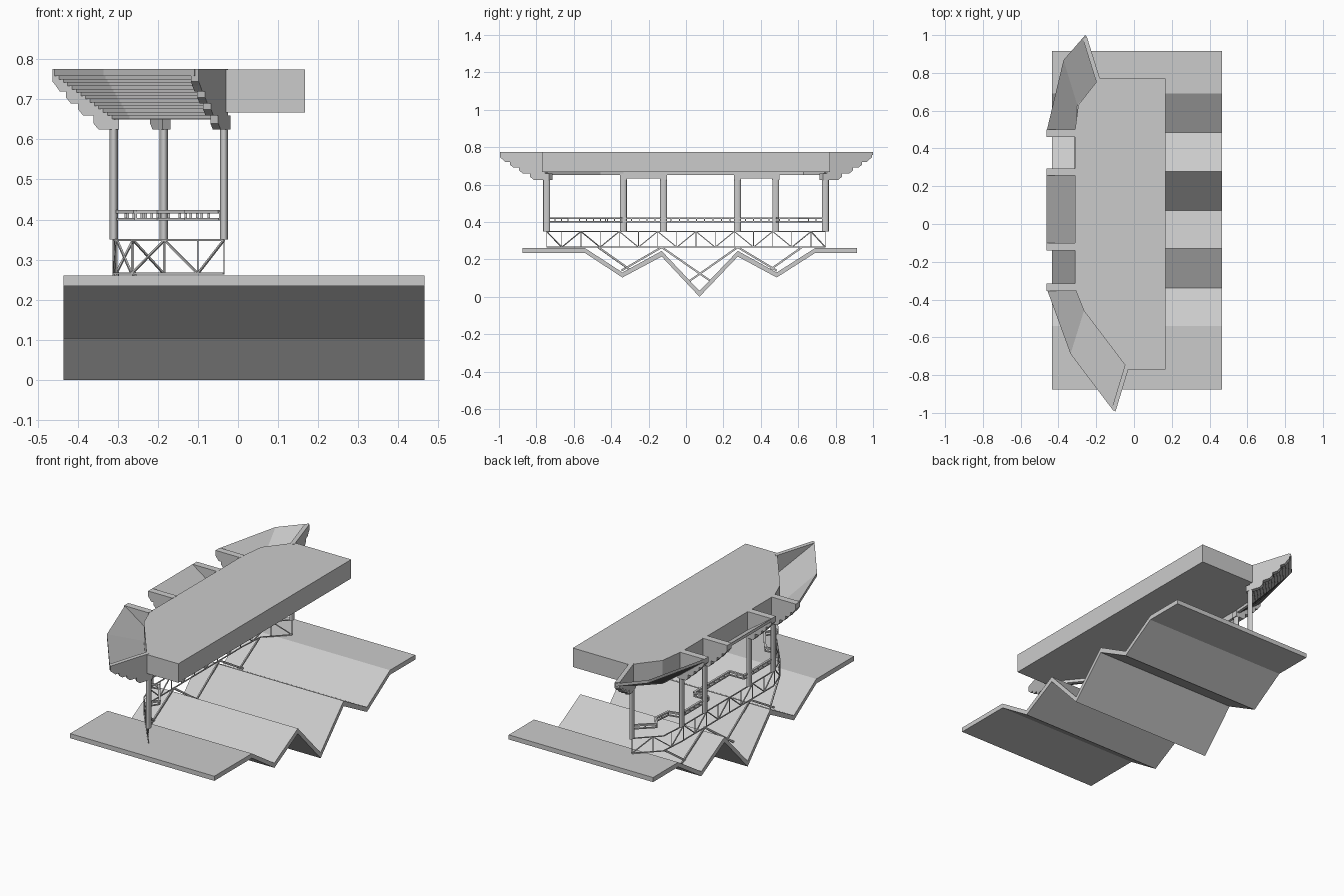
import bpy, bmesh
from mathutils import Vector, Matrix

if "Cube" in bpy.data.objects:
    bpy.data.objects.remove(bpy.data.objects["Cube"])


def finish(bm, name):
    bmesh.ops.recalc_face_normals(bm, faces=bm.faces)
    me = bpy.data.meshes.new(name)
    bm.to_mesh(me)
    bm.free()
    ob = bpy.data.objects.new(name, me)
    bpy.context.collection.objects.link(ob)
    return ob


def loft(name, rings):
    """Skin equal-length closed rings and cap both ends."""
    bm = bmesh.new()
    vs = [[bm.verts.new(p) for p in r] for r in rings]
    n = len(vs[0])
    for a, b in zip(vs, vs[1:]):
        for i in range(n):
            j = (i + 1) % n
            bm.faces.new((a[i], a[j], b[j], b[i]))
    bm.faces.new(vs[0])
    bm.faces.new(vs[-1])
    return finish(bm, name)


def bar(bm, a, b, w, h):
    """Square-section bar from a to b."""
    a, b = Vector(a), Vector(b)
    d = b - a
    if d.length < 1e-5:
        return
    x = d.normalized()
    up = Vector((0, 0, 1)) if abs(x.z) < 0.99 else Vector((1, 0, 0))
    y = up.cross(x).normalized()
    z = x.cross(y)
    m = Matrix((x * d.length, y * w, z * h)).transposed().to_4x4()
    bmesh.ops.create_cube(bm, size=1, matrix=Matrix.Translation((a + b) / 2) @ m)


# plan line that columns, truss and beams follow
PATH = [(-.035, -.745), (-.265, -.46), (-.31, -.335), (-.31, .485), (-.30, .63), (-.185, .745)]
COLS = [(-.035, -.745), (-.31, -.335), (-.31, -.12), (-.31, .275), (-.31, .48), (-.185, .745)]
TIPS = [(-.108, -.985), (-.463, -.335), (-.463, -.12), (-.463, .275), (-.463, .48), (-.26, .985)]


def path_x(y):
    for (x0, y0), (x1, y1) in zip(PATH, PATH[1:]):
        if y <= y1 + 1e-6:
            return x0 + (x1 - x0) * (y - y0) / (y1 - y0)
    return PATH[-1][0]


# folded ground plate
fold = [(-.875, .26), (-.54, .26), (-.34, .13), (-.13, .245), (.072, .031),
        (.277, .245), (.485, .13), (.69, .26), (.915, .26)]
drop = [.026, .026, .027, .03, .031, .03, .027, .026, .026]
section = fold + [(y, z - d) for (y, z), d in reversed(list(zip(fold, drop)))]
loft("folded_ground", [[(x, y, z) for y, z in section] for x in (-.435, .465)])

# roof slab
plan = [(.167, -.77), (.167, .77), (-.185, .77), (-.295, .63), (-.313, .49),
        (-.313, -.34), (-.265, -.46), (-.03, -.77)]
loft("roof_slab", [[(x, y, z) for x, y in plan] for z in (.667, .774)])

# columns (oval)
for i, (x, y) in enumerate(COLS):
    bm = bmesh.new()
    bmesh.ops.create_cone(bm, cap_ends=True, segments=20, radius1=1, radius2=1, depth=.28,
                          matrix=Matrix.Translation((x, y, .49)) @ Matrix.Diagonal((.0105, .0185, 1, 1)))
    ob = finish(bm, f"column_{i}")
    ob.data.shade_smooth()
    ob.data.set_sharp_from_angle(angle=.6)

# stepped corbel brackets
corbel = [(-.09, .66), (-.09, .625), (.25, .625), (.33, .64), (.33, .66), (.5, .66), (.58, .675),
          (.58, .69), (.7, .69), (.78, .705), (.78, .72), (.88, .72), (.95, .735), (1, .745),
          (1, .775), (0, .775), (0, .66)]
for i, (c, t) in enumerate(zip(COLS, TIPS)):
    c, t = Vector(c), Vector(t)
    d = t - c
    # half width shrinks along x because the plan is compressed that way
    n = Vector((-d.y * .35, d.x)).normalized()
    n *= .019 if abs(d.x) > abs(d.y) else .013
    loft(f"bracket_{i}", [[(*(c + d * s + n * k), z) for s, z in corbel] for k in (-1, 1)])

# upturned eaves with boarded, stepped underside
STEPS = 14
eave = [(0, .668), (1, .775)]
for k in range(STEPS, 0, -1):
    z = .645 + .115 * (k - 1) / STEPS + .006
    eave += [(k / STEPS, z), ((k - 1) / STEPS, z)]
eaves = {
    "left_front_eave": [((-.035, -.745), (-.108, -.99)), ((-.265, -.46), (-.336, -.688)),
                        ((-.31, -.335), (-.463, -.34))],
    "middle_eave": [((-.31, -.13), (-.463, -.13)), ((-.31, .285), (-.463, .285))],
    "left_back_eave": [((-.31, .48), (-.463, .49)), ((-.30, .63), (-.373, .868)),
                       ((-.185, .745), (-.258, 1.0))],
}
for name, stations in eaves.items():
    loft(name, [[(*Vector(a).lerp(Vector(b), s), z) for s, z in eave] for a, b in stations])

# head beams linking column tops
bm = bmesh.new()
for (x0, y0), (x1, y1) in zip(PATH, PATH[1:]):
    bar(bm, (x0, y0, .659), (x1, y1, .659), .014, .018)
for a, b in ((1, 2), (3, 4)):
    bar(bm, (*COLS[a], .642), (*COLS[b], .642), .014, .022)
finish(bm, "head_beams")

# floor truss
bm = bmesh.new()
LO, HI, T = .265, .349, .005
for (x0, y0), (x1, y1) in zip(PATH, PATH[1:]):
    for z in (LO, HI):
        bar(bm, (x0, y0, z), (x1, y1, z), T, T)
ys = [-.745] + [-.664 + .1025 * i for i in range(14)] + [.745]
for i, y in enumerate(ys):
    bar(bm, (path_x(y), y, LO), (path_x(y), y, HI), T * .7, T * .7)
    if i:
        za, zb = (HI, LO) if i % 2 else (LO, HI)
        bar(bm, (path_x(ys[i - 1]), ys[i - 1], za), (path_x(y), y, zb), T, T)
finish(bm, "floor_truss")

# crossed struts standing in the valleys
bm = bmesh.new()
for ya, za, yb, zb in [(-.47, .265, -.30, .145), (-.13, .265, -.345, .14), (-.13, .265, .13, .085),
                       (.277, .265, .02, .085), (.277, .265, .485, .14), (.62, .265, .45, .145)]:
    bar(bm, (path_x(ya), ya, za), (path_x(yb), yb, zb), .007, .01)
finish(bm, "valley_struts")

# bench railing, jogging inward in the wide bays
rail = [(-.045, -.735), (-.13, -.63), (-.09, -.57), (-.20, -.42), (-.255, -.43), (-.305, -.335),
        (-.305, -.08), (-.215, -.08), (-.215, .235), (-.305, .235), (-.305, .485),
        (-.24, .50), (-.23, .60), (-.275, .655), (-.19, .735)]
bm = bmesh.new()
for (x0, y0), (x1, y1) in zip(rail, rail[1:]):
    bar(bm, (x0, y0, .42), (x1, y1, .42), .012, .009)
    bar(bm, (x0, y0, .401), (x1, y1, .401), .008, .006)
    a, b = Vector((x0, y0)), Vector((x1, y1))
    count = max(1, int((b - a).length / .04))
    for k in range(count + 1):
        p = a.lerp(b, k / count)
        bar(bm, (*p, .399), (*p, .42), .005, .006)
finish(bm, "bench_railing")
